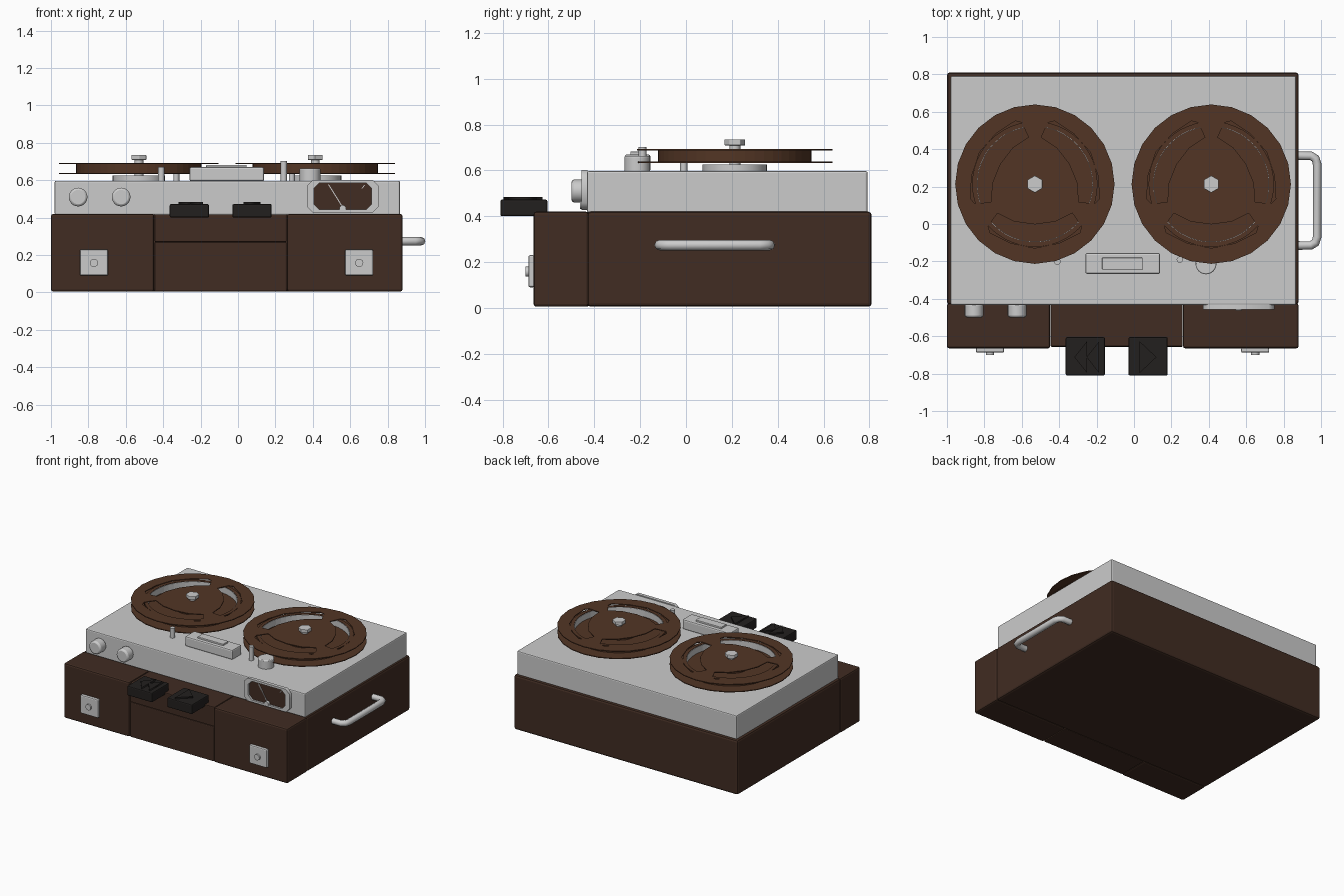
import bpy
import bmesh
from math import cos, sin, pi, radians
from mathutils import Matrix, Vector

if "Cube" in bpy.data.objects:
    bpy.data.objects.remove(bpy.data.objects["Cube"], do_unlink=True)


def material(name, color):
    mat = bpy.data.materials.new(name)
    mat.use_nodes = True
    mat.diffuse_color = (*color, 1)
    mat.node_tree.nodes["Principled BSDF"].inputs["Base Color"].default_value = (*color, 1)
    return mat


CASE = material("dark_leather", (0.052, 0.025, 0.016))
REEL = material("reel_brown", (0.085, 0.036, 0.018))
BLACK = material("black_plastic", (0.016, 0.014, 0.013))
FRONT = (radians(90), 0, 0)


def add_mesh(name, bm, mat=None, bevel=0.0, smooth=False):
    bmesh.ops.recalc_face_normals(bm, faces=bm.faces)
    mesh = bpy.data.meshes.new(name)
    bm.to_mesh(mesh)
    bm.free()
    obj = bpy.data.objects.new(name, mesh)
    bpy.context.collection.objects.link(obj)
    if mat:
        mesh.materials.append(mat)
    if bevel:
        mod = obj.modifiers.new("edge_bevel", 'BEVEL')
        mod.width = bevel
        mod.segments = 2
    if smooth:
        bpy.ops.object.select_all(action='DESELECT')
        obj.select_set(True)
        bpy.context.view_layer.objects.active = obj
        bpy.ops.object.shade_smooth_by_angle(angle=radians(35))
    return obj


def box(name, x, y, z, mat=None, bevel=0.008):
    """Box from (min, max) ranges on each axis."""
    bm = bmesh.new()
    bmesh.ops.create_cube(bm, size=1)
    for v in bm.verts:
        v.co = Vector([(r[0] + r[1]) / 2 + c * (r[1] - r[0]) for c, r in zip(v.co, (x, y, z))])
    return add_mesh(name, bm, mat, bevel)


def cylinder(name, center, radius, depth, sides=24, mat=None, bevel=0.0, rot=(0, 0, 0), angle=0.0):
    """Cylinder standing on its centre point and rising along local z."""
    bm = bmesh.new()
    bmesh.ops.create_cone(bm, cap_ends=True, segments=sides, radius1=radius, radius2=radius,
                          depth=depth, matrix=Matrix.Translation((0, 0, depth / 2)) @ Matrix.Rotation(angle, 4, 'Z'))
    obj = add_mesh(name, bm, mat, bevel, smooth=sides > 8)
    obj.location = center
    obj.rotation_euler = rot
    return obj


def ring(name, center, outer, inner, height, sides, mat=None):
    bm = bmesh.new()
    profile = [(inner, 0), (outer, 0), (outer, height), (inner, height)]
    loops = [[bm.verts.new((r * cos(2 * pi * i / sides), r * sin(2 * pi * i / sides), z))
              for r, z in profile] for i in range(sides)]
    for i, a in enumerate(loops):
        b = loops[(i + 1) % sides]
        for j in range(4):
            k = (j + 1) % 4
            bm.faces.new((a[j], b[j], b[k], a[k]))
    obj = add_mesh(name, bm, mat)
    obj.location = center
    return obj


def to_mesh(obj):
    bpy.ops.object.select_all(action='DESELECT')
    obj.select_set(True)
    bpy.context.view_layer.objects.active = obj
    bpy.ops.object.convert(target='MESH')


def plate(name, outlines, center, thickness, mat=None, rot=(0, 0, 0)):
    """Flat plate from an outline, with any further outlines as holes."""
    curve = bpy.data.curves.new(name, 'CURVE')
    curve.dimensions = '2D'
    curve.fill_mode = 'BOTH'
    curve.extrude = thickness / 2
    for outline in outlines:
        spline = curve.splines.new('POLY')
        spline.points.add(len(outline) - 1)
        for p, (x, y) in zip(spline.points, outline):
            p.co = (x, y, 0, 1)
        spline.use_cyclic_u = True
    obj = bpy.data.objects.new(name, curve)
    bpy.context.collection.objects.link(obj)
    obj.location = center
    obj.rotation_euler = rot
    if mat:
        curve.materials.append(mat)
    to_mesh(obj)
    return obj


def circle(radius, sides):
    return [(radius * cos(2 * pi * i / sides), radius * sin(2 * pi * i / sides)) for i in range(sides)]


def chamfered(w, h, c):
    """Rectangle with cut corners, given half sizes."""
    return [(-w + c, -h), (w - c, -h), (w, -h + c), (w, h - c),
            (w - c, h), (-w + c, h), (-w, h - c), (-w, -h + c)]


# Case and its front compartments
box("case_body", (-1, 0.88), (-0.43, 0.81), (0.005, 0.42), CASE, 0.015)
box("front_panel_right", (-1, -0.448), (-0.665, -0.425), (0.005, 0.42), CASE, 0.012)
box("front_panel_left", (0.262, 0.88), (-0.665, -0.425), (0.005, 0.42), CASE, 0.012)
box("front_panel_lower", (-0.446, 0.26), (-0.657, -0.425), (0.005, 0.27), CASE, 0.006)
box("front_panel_upper", (-0.446, 0.26), (-0.655, -0.425), (0.27, 0.418), CASE, 0.006)

# Metal deck
box("deck", (-0.98, 0.867), (-0.432, 0.792), (0.415, 0.597), None, 0.008)

# Latches
for side, x in (("right", -0.77), ("left", 0.648)):
    box(f"latch_{side}", (x - 0.075, x + 0.075), (-0.688, -0.66), (0.09, 0.23))
    cylinder(f"latch_button_{side}", (x, -0.68, 0.158), 0.022, 0.02, 16, rot=FRONT)

# Carrying handle
path = [(0.87, -0.115), (0.945, -0.115), (0.97, -0.1), (0.979, -0.07)]
path += [(x, 0.25 - y) for x, y in reversed(path)]
curve = bpy.data.curves.new("handle", 'CURVE')
curve.dimensions = '3D'
curve.bevel_depth = 0.023
curve.bevel_resolution = 2
curve.use_fill_caps = True
spline = curve.splines.new('POLY')
spline.points.add(len(path) - 1)
for p, (x, y) in zip(spline.points, path):
    p.co = (x, y, 0.274, 1)
handle = bpy.data.objects.new("handle", curve)
bpy.context.collection.objects.link(handle)
to_mesh(handle)

# Front knobs
for i, x in enumerate((-0.855, -0.625)):
    cylinder(f"knob_{i + 1}", (x, -0.425, 0.51), 0.05, 0.075, 24, bevel=0.012, rot=FRONT)

# Level meter
plate("meter_frame", [chamfered(0.19, 0.087, 0.03), chamfered(0.155, 0.071, 0.03)],
      (0.56, -0.443, 0.515), 0.026, None, FRONT)
plate("meter_face", [chamfered(0.17, 0.078, 0.03)], (0.56, -0.436, 0.515), 0.012, CASE, FRONT)
plate("meter_needle", [[(-0.003, -0.06), (0.003, -0.06), (-0.073, 0.062), (-0.079, 0.062)]],
      (0.56, -0.445, 0.515), 0.005, None, FRONT)
plate("meter_mark", [[(0.1, 0.04), (0.105, 0.04), (0.12, 0.06), (0.115, 0.06)]],
      (0.56, -0.443, 0.515), 0.004, None, FRONT)
cylinder("meter_pivot", (0.56, -0.435, 0.449), 0.018, 0.027, 16, rot=FRONT)

# Transport keys with raised arrows
arrow = [(-0.045, -0.085), (0.045, 0), (-0.045, 0.085)]
mirrored = [(-x * 0.75, y) for x, y in arrow]
for name, x in (("rewind", -0.26), ("play", 0.075)):
    box(f"{name}_key", (x - 0.105, x + 0.105), (-0.81, -0.605), (0.4, 0.473), BLACK, 0.008)
plate("play_arrow", [arrow], (0.075, -0.712, 0.477), 0.014, BLACK)
for i, x in enumerate((-0.285, -0.22)):
    plate(f"rewind_arrow_{i + 1}", [mirrored], (x, -0.712, 0.477), 0.014, BLACK)

# Reels: window outline repeated three times round each top flange
half = [(-0.25, -0.225), (-0.2, -0.155), (-0.11, -0.2)]
outer = [(-0.24, -0.26), (-0.13, -0.315)]
window = half + [(0, -0.215)] + [(-x, y) for x, y in reversed(half)]
window += [(-x, y) for x, y in outer] + [(0, -0.342)] + outer[::-1]
windows = [[(x * cos(a) - y * sin(a), x * sin(a) + y * cos(a)) for x, y in window]
           for a in (0, 2 * pi / 3, 4 * pi / 3)]
rim = circle(0.426, 24)
for side, x in (("right", -0.53), ("left", 0.413)):
    y = 0.213
    cylinder(f"platter_{side}", (x, y, 0.59), 0.14, 0.035, 32)
    plate(f"reel_bottom_{side}", [rim], (x, y, 0.635), 0.006, REEL)
    plate(f"reel_top_{side}", [rim] + windows, (x, y, 0.69), 0.006, REEL)
    ring(f"tape_{side}", (x, y, 0.636), 0.335, 0.31, 0.053, 48, REEL)
    ring(f"tape_liner_{side}", (x, y, 0.638), 0.311, 0.307, 0.048, 48)
    cylinder(f"reel_hub_{side}", (x, y, 0.636), 0.13, 0.053, 24, REEL)
    cylinder(f"spindle_{side}", (x, y, 0.62), 0.024, 0.09, 12)
    cylinder(f"spindle_cap_{side}", (x, y, 0.709), 0.046, 0.026, 6, bevel=0.003)

# Head cover, tape guides and pinch roller
box("head_cover", (-0.26, 0.14), (-0.267, -0.155), (0.595, 0.67), None, 0.01)
box("head_cover_plate", (-0.17, 0.045), (-0.243, -0.18), (0.66, 0.682), None, 0.003)
cylinder("pinch_roller", (0.385, -0.213, 0.59), 0.056, 0.073, 24, bevel=0.006)
cylinder("capstan", (0.245, -0.19, 0.59), 0.017, 0.112, 12)
cylinder("tape_guide", (-0.41, -0.2, 0.59), 0.018, 0.082, 12)
for i, x in enumerate((-0.33, 0.288)):
    cylinder(f"guide_pin_{i + 1}", (x, -0.01, 0.59), 0.016, 0.042, 12)
